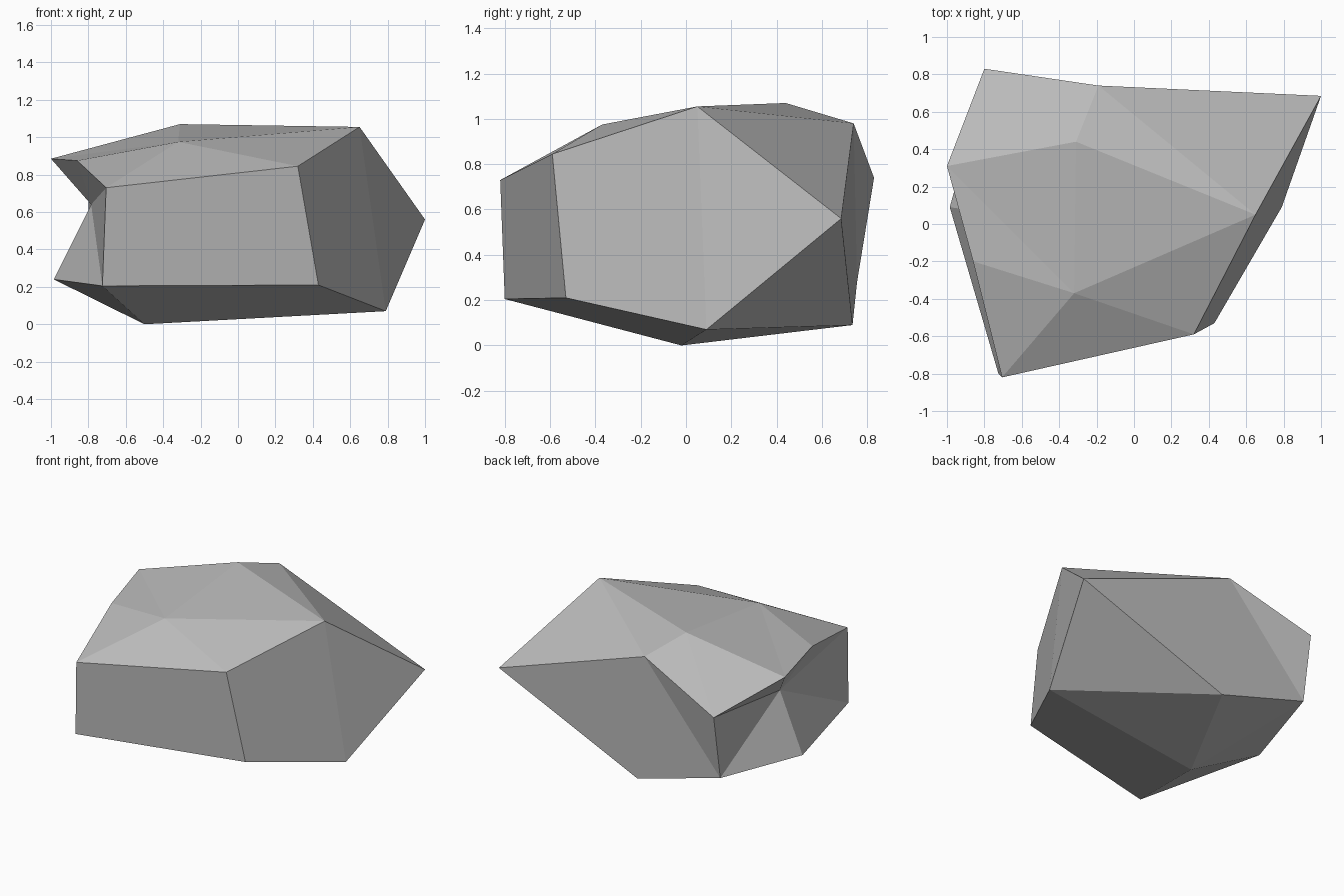
import bpy, bmesh

if "Cube" in bpy.data.objects:
    bpy.data.objects.remove(bpy.data.objects["Cube"])

# Corner points of the boulder, one letter each
corners = {
    # upper surface
    'A': (-0.80, 0.83, 0.74), 'B': (-0.19, 0.74, 0.98), 'C': (-0.31, 0.44, 1.07),
    'D': (0.65, 0.05, 1.055), 'F': (-1.0, 0.31, 0.885), 'G': (-0.86, -0.20, 0.875),
    'H': (-0.32, -0.37, 0.975), 'I': (0.32, -0.59, 0.845), 'J': (-0.705, -0.82, 0.73),
    # waist: right tip and the notch on the left
    'E': (1.0, 0.685, 0.56), 'Q': (-0.785, 0.06, 0.64),
    # lower surface
    'K': (0.43, -0.53, 0.21), 'L': (-0.725, -0.80, 0.205), 'M': (0.79, 0.09, 0.07),
    'N': (-0.985, 0.09, 0.24), 'O': (-0.50, -0.02, 0.0), 'P': (-0.13, 0.735, 0.09),
    'R': (-0.80, 0.755, 0.28),
}

# Flat facets by region
top = "ABC ACF FCH FHG CBD CDH HDI HIJ HJG"
sides = "JIKL DIKM DME EDB EBRP BAR"
bottom = "LKMO LON EMP OMP OPR ORN"

bm = bmesh.new()
v = {k: bm.verts.new(p) for k, p in corners.items()}
for facet in (top + " " + sides + " " + bottom).split():
    bm.faces.new([v[c] for c in facet])

# Notch: a fan of facets around the inward corner
rim = "FGJLNRA"
for a, b in zip(rim, rim[1:] + rim[0]):
    bm.faces.new((v['Q'], v[a], v[b]))

bmesh.ops.recalc_face_normals(bm, faces=bm.faces)
mesh = bpy.data.meshes.new("boulder")
bm.to_mesh(mesh)
bm.free()

# Plain grey stone
stone = bpy.data.materials.new("grey_stone")
stone.diffuse_color = (0.5, 0.5, 0.5, 1)
stone.use_nodes = True
stone.node_tree.nodes["Principled BSDF"].inputs["Base Color"].default_value = stone.diffuse_color
mesh.materials.append(stone)
boulder = bpy.data.objects.new("boulder", mesh)
bpy.context.collection.objects.link(boulder)
